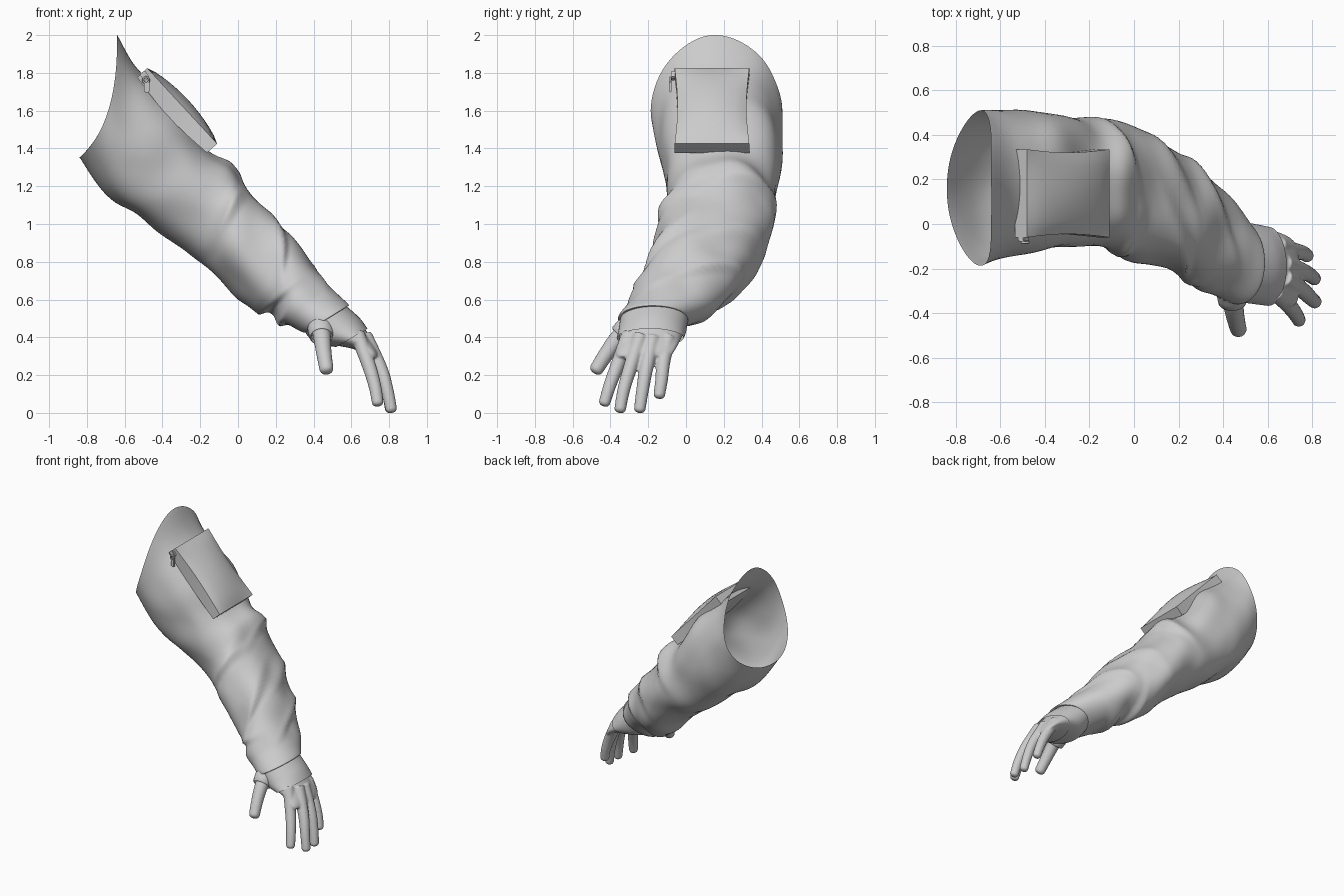
import bpy, bmesh, math
from mathutils import Vector, noise

if "Cube" in bpy.data.objects:
    bpy.data.objects.remove(bpy.data.objects["Cube"])

grey = bpy.data.materials.new("light grey")
grey.diffuse_color = (0.6, 0.6, 0.6, 1)
grey.use_nodes = True
grey.node_tree.nodes["Principled BSDF"].inputs["Base Color"].default_value = grey.diffuse_color


def smooth(ob, angle):
    bpy.ops.object.select_all(action='DESELECT')
    ob.select_set(True)
    bpy.context.view_layer.objects.active = ob
    bpy.ops.object.shade_smooth_by_angle(angle=math.radians(angle))


def add_object(name, bm, angle=50):
    bmesh.ops.recalc_face_normals(bm, faces=bm.faces)
    me = bpy.data.meshes.new(name)
    bm.to_mesh(me)
    bm.free()
    ob = bpy.data.objects.new(name, me)
    bpy.context.collection.objects.link(ob)
    me.materials.append(grey)
    smooth(ob, angle)
    return ob


def loft(name, rings, cap_start=False, cap_end=False, angle=50):
    bm = bmesh.new()
    vs = [[bm.verts.new(p) for p in r] for r in rings]
    n = len(vs[0])
    for a, b in zip(vs, vs[1:]):
        for i in range(n):
            j = (i + 1) % n
            bm.faces.new((a[i], a[j], b[j], b[i]))
    if cap_start:
        bm.faces.new(vs[0][::-1])
    if cap_end:
        bm.faces.new(vs[-1])
    return add_object(name, bm, angle)


def sample(keys, s):
    """Catmull-Rom value at position s along a list of number tuples."""
    i = min(int(s), len(keys) - 2)
    f = s - i
    p = [keys[max(0, min(len(keys) - 1, i + k))] for k in (-1, 0, 1, 2)]
    return [0.5 * (2 * b + (c - a) * f + (2 * a - 5 * b + 4 * c - d) * f * f
                   + (3 * b - a - 3 * c + d) * f ** 3) for a, b, c, d in zip(*p)]


def section_rings(keys, steps, n, bump=None, grow=0.0):
    """Keys: top x, top z, bottom x, bottom z, y min, y max, forward slide of the sides."""
    rings = []
    total = (len(keys) - 1) * steps
    for k in range(total + 1):
        s = k / steps
        tx, tz, bx, bz, y0, y1, sd = sample(keys, s)
        c = Vector(((tx + bx) / 2, (y0 + y1) / 2, (tz + bz) / 2))
        up = Vector(((tx - bx) / 2, 0, (tz - bz) / 2))
        ring = []
        for i in range(n):
            t = 2 * math.pi * i / n
            off = up * math.cos(t) + Vector((0, (y1 - y0) / 2 * math.sin(t), 0))
            p = c + off + Vector((0.6, 0, -0.8)) * sd * math.sin(t) ** 2
            d = grow + (bump(s, t, p) if bump else 0)
            ring.append(p + off.normalized() * d)
        rings.append(ring)
    return rings


def tube(name, pts, r0, r1, n=16, steps=10):
    """Round-tipped finger along a path."""
    total = (len(pts) - 1) * steps
    tip = 1 - r1 / ((Vector(pts[-1]) - Vector(pts[-2])).length * (len(pts) - 1))
    rings = []
    us = [tip * i / total for i in range(total)]
    us += [tip + (1 - tip) * math.sin(a * math.pi / 16) for a in range(8)] + [0.9995]
    for u in us:
        s = u * (len(pts) - 1)
        p = Vector(sample(pts, s))
        d = Vector(sample(pts, min(s + 0.02, len(pts) - 1))) - Vector(sample(pts, max(0, s - 0.02)))
        q = d.to_track_quat('Z', 'Y')
        r = r0 + (r1 - r0) * u
        if u > tip:
            r *= math.sqrt(max(0, 1 - ((u - tip) / (1 - tip)) ** 2))
        rings.append([p + q @ Vector((r * math.cos(2 * math.pi * i / n),
                                      r * math.sin(2 * math.pi * i / n), 0)) for i in range(n)])
    return loft(name, rings, True, True)


# Sleeve: wide open shoulder end tapering to the cuff, with draped folds
sleeve = [(-.64, 2.0, -.84, 1.35, -.19, .51, .09), (-.53, 1.83, -.71, 1.16, -.165, .515, .04),
          (-.32, 1.63, -.54, 1.04, -.14, .51, 0), (-.15, 1.40, -.36, .90, -.11, .495, 0),
          (-.03, 1.33, -.22, .79, -.11, .475, 0), (.03, 1.22, -.10, .69, -.17, .45, 0),
          (.13, 1.09, .0, .60, -.195, .41, 0), (.27, .95, .08, .55, -.215, .335, 0),
          (.34, .86, .17, .52, -.255, .28, 0), (.44, .73, .21, .47, -.315, .20, 0),
          (.53, .63, .29, .44, -.345, .10, 0), (.585, .575, .35, .425, -.36, .02, 0),
          (.575, .563, .375, .44, -.34, .0, 0)]
# Folds: position along arm, angle round arm, height, slant, length, angular width
folds = [(4.6, -1.3, .030, .5, 1.3, .8), (6.8, -.7, .035, -.9, 1.4, .8),
         (4.3, .7, .030, -.9, 1.2, .7), (6.3, .9, .030, -.8, 1.3, .7),
         (8.3, .7, .030, -.9, 1.2, .8), (8.0, -1.9, .025, .6, 1.2, .7),
         (7.3, 2.8, .030, .4, 1.2, .8), (9.2, 3.0, .025, -.3, 1.0, .8)]


def drape(s, t, p):
    d = 0
    for s0, t0, h, slant, ln, w in folds:
        a = (t - t0 + math.pi) % (2 * math.pi) - math.pi
        x = (s - s0 - slant * a) / ln
        f = max(0, 1 + x) ** 2 if x < 0 else max(0, 1 - x / .28)
        d += h * f * math.exp(-(a / w) ** 2)
    d += .025 * noise.noise(p * 4.5) - .010
    d *= min(1, s / 2 + .25) * max(0, min(1, (11 - s) / 1.5))
    return d + .02 * math.sin(2 * t) ** 2 * math.exp(-((s - 2) / 1.2) ** 2)


loft("sleeve", section_rings(sleeve, 8, 72, drape))

# Inner cuff and hand
hand = [(.55, .57, .36, .44, -.335, .0, 0), (.63, .50, .42, .375, -.345, -.01, 0),
        (.675, .44, .53, .355, -.355, -.025, 0), (.715, .375, .62, .335, -.36, -.045, 0),
        (.74, .33, .675, .30, -.37, -.07, 0), (.745, .305, .71, .285, -.355, -.10, 0)]
loft("inner_cuff", section_rings(hand[:3], 6, 40, None, .012))
parts = [loft("hand", section_rings(hand, 6, 40), True, True)]

# Fingers and thumb, fused to the palm with a remesh
fingers = {
    "index_finger": [(.63, -.30, .42), (.69, -.36, .26), (.725, -.405, .14), (.742, -.437, .035)],
    "middle_finger": [(.67, -.24, .41), (.752, -.295, .24), (.79, -.33, .12), (.815, -.352, .0)],
    "ring_finger": [(.67, -.175, .40), (.752, -.21, .24), (.79, -.23, .12), (.812, -.248, .0)],
    "little_finger": [(.645, -.095, .40), (.717, -.12, .27), (.757, -.13, .17), (.78, -.145, .075)]}
for name, path in fingers.items():
    parts.append(tube(name, path, .041, .030))
parts.append(tube("thumb", [(.44, -.29, .45), (.445, -.355, .40), (.455, -.42, .315),
                            (.472, -.487, .21)], .052, .036))
bpy.ops.object.select_all(action='DESELECT')
for ob in parts:
    ob.select_set(True)
bpy.context.view_layer.objects.active = parts[0]
bpy.ops.object.join()
palm = bpy.context.object
mod = palm.modifiers.new("fuse", 'REMESH')
mod.mode, mod.voxel_size = 'VOXEL', .007
mod = palm.modifiers.new("soften", 'SMOOTH')
mod.iterations = 4
for m in list(palm.modifiers):
    bpy.ops.object.modifier_apply(modifier=m.name)
palm.data.materials.clear()
palm.data.materials.append(grey)
smooth(palm, 70)

# Collar round the thumb hole
axis = Vector((.05, -.72, -.65)).to_track_quat('Z', 'Y')
rings = []
for h, r in ((-.05, .070), (-.02, .068), (.012, .064), (.018, .058), (.0, .052)):
    rings.append([Vector((.441, -.338, .415)) + axis @ Vector((r * math.cos(a * math.pi / 16),
                  r * math.sin(a * math.pi / 16), h)) for a in range(32)])
loft("thumb_collar", rings)

# Bulging patch pocket on the upper arm
top, low, out = Vector((-.525, 0, 1.785)), Vector((-.155, 0, 1.385)), Vector((.74, 0, .67))
rings = []
for i in range(13):
    u = i / 12
    base = top.lerp(low, u)
    y0, y1 = -.06 + .015 * math.sin(math.pi * u), .335 - .015 * math.sin(math.pi * u)
    ring = []
    for j in range(13):
        v = j / 12
        swell = max(0, math.sin(math.pi * u) * math.sin(math.pi * v)) ** .7
        ring.append(base + Vector((0, y0 + (y1 - y0) * v, 0)) + out * (.06 + .045 * swell))
    sink = out * (.012 + .02 * math.sin(math.pi * u))
    ring += [base + Vector((0, y1, 0)) - sink, base + Vector((0, y0, 0)) - sink]
    rings.append(ring)
loft("pocket", rings, True, True, 40)


# Zip slider, ring and pull tab at the pocket corner
def box(name, loc, size, tilt):
    bm = bmesh.new()
    bmesh.ops.create_cube(bm, size=1)
    for v in bm.verts:
        v.co = Vector((v.co.x * size[0], v.co.y * size[1], v.co.z * size[2]))
    bmesh.ops.bevel(bm, geom=bm.edges[:], offset=.004, segments=2, affect='EDGES')
    ob = add_object(name, bm)
    ob.location, ob.rotation_euler = loc, (0, tilt, 0)


box("zip_slider", (-.495, -.068, 1.785), (.035, .022, .045), -.6)
box("zip_pull", (-.483, -.083, 1.725), (.028, .012, .055), 0)
bpy.ops.mesh.primitive_torus_add(location=(-.487, -.083, 1.762), rotation=(math.pi / 2, 0, 0),
                                 major_radius=.016, minor_radius=.005,
                                 major_segments=20, minor_segments=8)
ring = bpy.context.object
ring.name = "zip_ring"
ring.data.materials.append(grey)
smooth(ring, 50)
